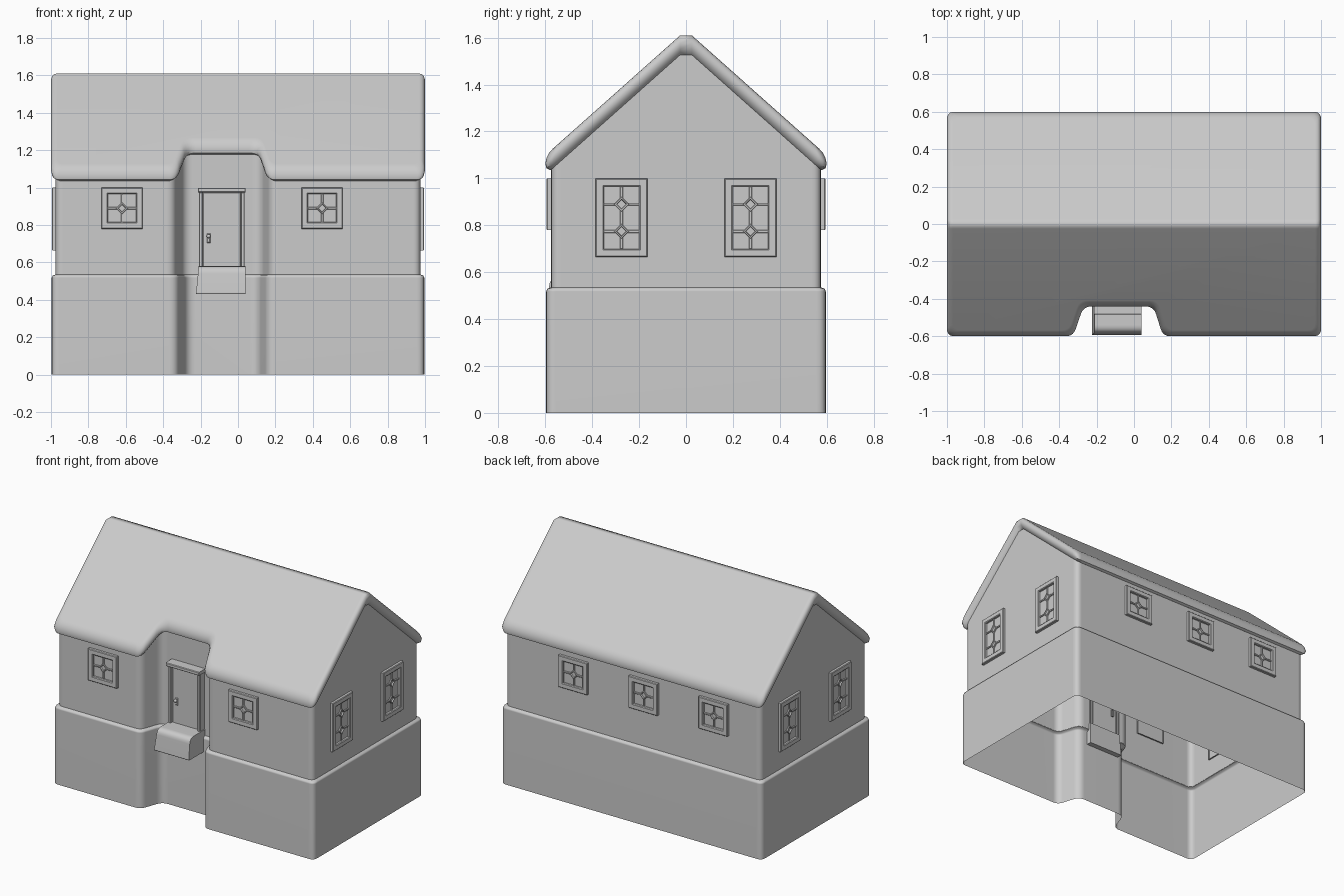
import bpy, bmesh, math
from mathutils import Vector, Matrix

cube = bpy.data.objects.get("Cube")
if cube:
    bpy.data.objects.remove(cube, do_unlink=True)

grey = bpy.data.materials.new("plain_grey")
grey.use_nodes = True
grey.diffuse_color = (0.6, 0.6, 0.6, 1)
grey.node_tree.nodes["Principled BSDF"].inputs["Base Color"].default_value = (0.6, 0.6, 0.6, 1)


# ---- helpers ----
def offset(pts, d):
    """Move a counter-clockwise polygon inward by d."""
    out = []
    for i, p in enumerate(pts):
        a = (p - pts[i - 1]).normalized()
        b = (pts[(i + 1) % len(pts)] - p).normalized()
        na, nb = Vector((-a.y, a.x)), Vector((-b.y, b.x))
        out.append(p + (na + nb) * d / (1 + na.dot(nb)))
    return out


def rounded(pts, radii, segs=5):
    """Round the polygon's corners."""
    out = []
    for i, (p, r) in enumerate(zip(pts, radii)):
        if not r:
            out.append(p)
            continue
        a = p + (pts[i - 1] - p).normalized() * r
        b = p + (pts[(i + 1) % len(pts)] - p).normalized() * r
        for k in range(segs + 1):
            t = k / segs
            out.append(a * (1 - t) ** 2 + p * 2 * t * (1 - t) + b * t * t)
    return out


def loft(bm, rings, cap=True):
    """Skin a stack of equal rings; returns the last ring's vertices."""
    rows = [[bm.verts.new(p) for p in ring] for ring in rings]
    n = len(rows[0])
    for lo, hi in zip(rows, rows[1:]):
        for i in range(n):
            j = (i + 1) % n
            bm.faces.new((lo[i], lo[j], hi[j], hi[i]))
    if cap:
        bm.faces.new(rows[-1])
    return rows[-1]


def finish(bm, name, angle=35, matrix=None):
    mesh = bpy.data.meshes.new(name)
    bm.to_mesh(mesh)
    bm.free()
    mesh.materials.append(grey)
    for f in mesh.polygons:
        f.use_smooth = True
    mesh.set_sharp_from_angle(angle=math.radians(angle))
    ob = bpy.data.objects.new(name, mesh)
    if matrix:
        ob.matrix_world = matrix
    bpy.context.collection.objects.link(ob)
    mod = ob.modifiers.new("even_shading", 'WEIGHTED_NORMAL')
    mod.keep_sharp = True
    return ob


# ---- house plan with the entrance recess in the front ----
RIDGE = 0.025
PLAN = [Vector(p) for p in (
    (1, -RIDGE), (1, RIDGE), (1, 0.6), (-1, 0.6), (-1, RIDGE), (-1, -RIDGE), (-1, -0.6),
    (-0.325, -0.6), (-0.27, -0.44), (0.105, -0.44), (0.155, -0.6), (1, -0.6))]
RADII = [0, 0, 0.04, 0.04, 0, 0, 0.04, 0.04, 0.045, 0.045, 0.04, 0.04]


def slope(y):
    return 1.61 - 0.89 * max(0, abs(y) - RIDGE)


def level(inset, z):
    return [(p.x, p.y, z) for p in rounded(offset(PLAN, inset), RADII)]


def pitched(inset, drop):
    return [(p.x, p.y, slope(p.y) - drop) for p in rounded(offset(PLAN, inset), RADII)]


# foundation
bm = bmesh.new()
loft(bm, [level(0.004, 0), level(0.004, 0.518), level(0.009, 0.53), level(0.026, 0.536)], False)
finish(bm, "foundation", 60)

# walls and gables
bm = bmesh.new()
loft(bm, [level(0.025, 0.534), level(0.025, 1.0), pitched(0.025, 0.075)][::2], False)
finish(bm, "walls")

# roof with rolled rim
bm = bmesh.new()
rim = loft(bm, [pitched(0.035, 0.085), pitched(0.022, 0.083), pitched(0.005, 0.06), pitched(0, 0.035),
                pitched(0.006, 0.014), pitched(0.017, 0.003), pitched(0.032, 0)], False)
e = 1e-4
right_pair, left_pair = rim[:2], [v for v in rim if abs(v.co.y) < RIDGE + e and v.co.x < 0]
bm.faces.new(right_pair + left_pair)
bm.faces.new([v for v in rim if v.co.y > RIDGE - e])
bm.faces.new([v for v in rim[2:] if v.co.y < -RIDGE + e] + [rim[0]])
finish(bm, "roof", 50)


# ---- wall fittings, drawn flat in (across, up, outward) ----
def rect(w, h, cx=0, cy=0):
    return [Vector((cx + sx * w / 2, cy + sy * h / 2)) for sx, sy in ((-1, -1), (1, -1), (1, 1), (-1, 1))]


def diamond(r, cy):
    return [Vector((0, cy - r)), Vector((r, cy)), Vector((0, cy + r)), Vector((-r, cy))]


def relief(bm, poly, steps, cap=True):
    """Raise a polygon through (inset, outward) steps."""
    loft(bm, [[(p.x, p.y, w) for p in offset(poly, d)] for d, w in steps], cap)


def facing(x, y, z, degrees):
    upright = Matrix.Rotation(math.pi / 2, 4, 'X')
    return Matrix.Translation((x, y, z)) @ Matrix.Rotation(math.radians(degrees), 4, 'Z') @ upright


def window(name, x, y, z, degrees, height, rows):
    bm = bmesh.new()
    w = 0.22
    # frame and pane
    relief(bm, rect(w, height), [(0, -0.01), (0, 0.016), (0.004, 0.02), (0.03, 0.02),
                                 (0.035, 0.016), (0.035, 0.003)])
    bar = [(0, 0.001), (0, 0.008), (0.002, 0.01)]
    inner = height - 0.07
    r = 0.032
    # glazing bars broken by the diamonds
    edges = [-inner / 2] + [c + s * (r - 0.006) for c in rows for s in (-1, 1)] + [inner / 2]
    for lo, hi in zip(edges[::2], edges[1::2]):
        relief(bm, rect(0.012, hi - lo, 0, (lo + hi) / 2), bar)
    for c in rows:
        for s in (-1, 1):
            relief(bm, rect(0.05, 0.012, s * 0.051, c), bar)
        relief(bm, diamond(r, c), [(0, 0.001), (0, 0.01), (0.002, 0.012), (0.007, 0.012), (0.009, 0.003)], False)
    finish(bm, name, 35, facing(x, y, z, degrees))


for i, x in enumerate((-0.62, 0.45)):
    window(f"front_window_{i + 1}", x, -0.575, 0.89, 0, 0.22, [0])
for i, x in enumerate((-0.62, -0.085, 0.45)):
    window(f"back_window_{i + 1}", x, 0.575, 0.89, 180, 0.22, [0])
for side, s in (("left", 1), ("right", -1)):
    for i, y in enumerate((-0.275, 0.275)):
        window(f"{side}_window_{i + 1}", s * 0.975, y, 0.832, s * 90, 0.335, [-0.058, 0.058])

# door, frame and lintel in the recess
DOOR = facing(-0.087, -0.415, 0.58, 0)
soft = 0.004


def slab(name, w, h, cx, cy, depth):
    bm = bmesh.new()
    relief(bm, rect(w, h, cx, cy), [(0, -0.01), (0, depth - soft), (soft, depth)])
    finish(bm, name, 35, DOOR)


slab("door", 0.205, 0.4, 0, 0.195, 0.03)
for name, s in (("right_door_post", -1), ("left_door_post", 1)):
    slab(name, 0.02, 0.4, s * 0.112, 0.195, 0.05)
slab("door_lintel", 0.255, 0.024, 0, 0.406, 0.07)
slab("handle_plate", 0.018, 0.05, -0.07, 0.15, 0.034)

# door knob
bm = bmesh.new()
bmesh.ops.create_uvsphere(bm, u_segments=16, v_segments=8, radius=0.011)
finish(bm, "door_knob", 60, DOOR @ Matrix.Translation((-0.07, 0.16, 0.044)))

# doorstep, a rounded profile swept across
side = [Vector(p) for p in ((-0.4, 0.43), (-0.4, 0.58), (-0.58, 0.58), (-0.595, 0.43))]
side = rounded(side, [0, 0, 0.04, 0.01])
bm = bmesh.new()
ends = [[(-0.225 + 0.1 * (p.y - 0.43), p.x, p.y) for p in side], [(0.04, p.x, p.y) for p in side]]
loft(bm, ends)
bm.faces.new([v for v in bm.verts if v.co.x < 0][::-1])
bmesh.ops.recalc_face_normals(bm, faces=bm.faces)
finish(bm, "doorstep")
